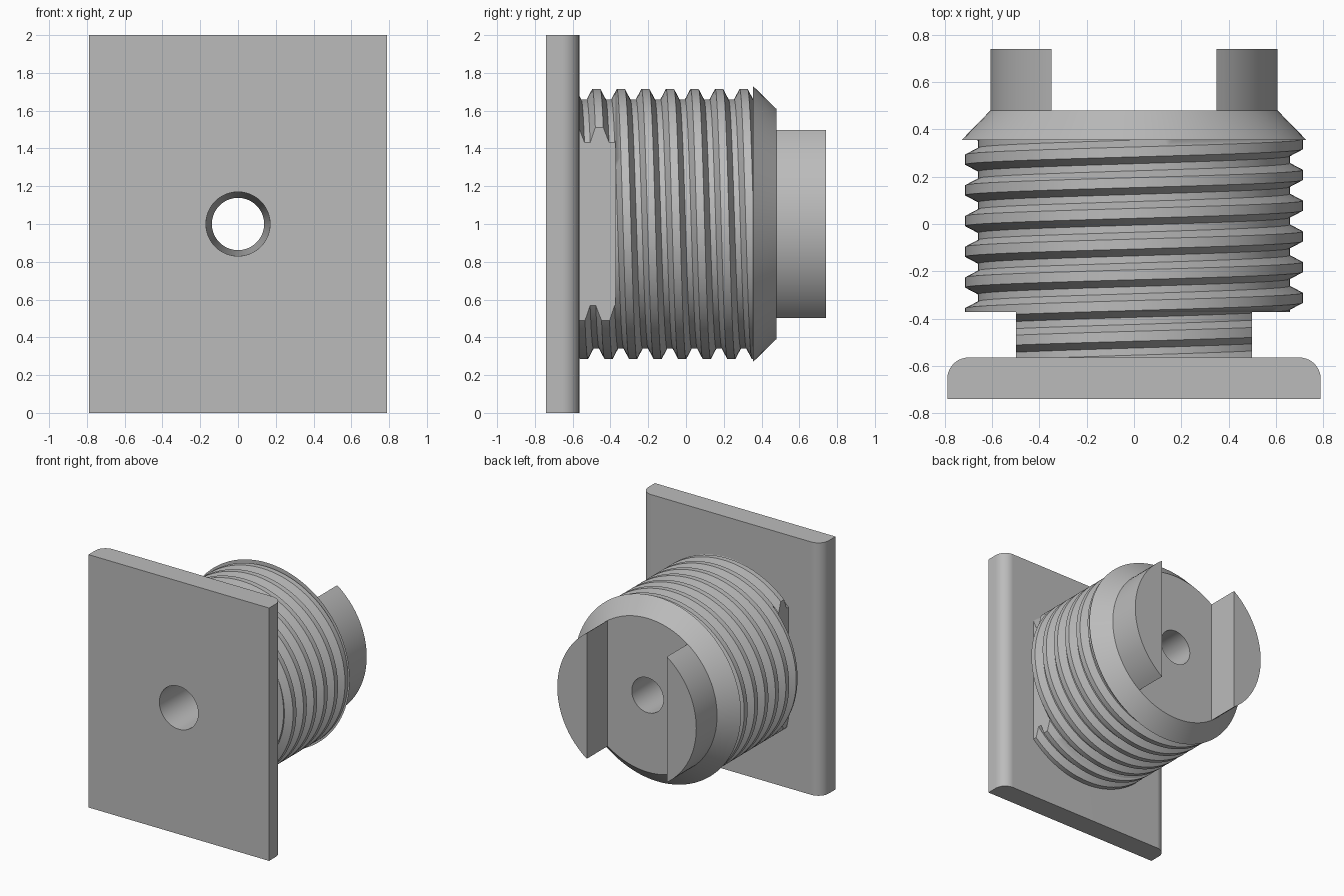
import bpy, bmesh, math
from mathutils import Matrix, Vector

cube = bpy.data.objects.get("Cube")
if cube:
    bpy.data.objects.remove(cube, do_unlink=True)

GREY = (0.5, 0.5, 0.5, 1)
mat = bpy.data.materials.new("plain grey")
mat.use_nodes = True
mat.diffuse_color = GREY
mat.node_tree.nodes["Principled BSDF"].inputs["Base Color"].default_value = GREY

AXIS_Z = 1.0          # height of the screw axis
PITCH = 0.13
ROOT, CREST = 0.66, 0.715
SEGS = 96


def make_object(name, bm):
    bmesh.ops.recalc_face_normals(bm, faces=bm.faces)
    mesh = bpy.data.meshes.new(name)
    bm.to_mesh(mesh)
    bm.free()
    obj = bpy.data.objects.new(name, mesh)
    bpy.context.collection.objects.link(obj)
    mesh.materials.append(mat)
    return obj


def cone(name, y0, y1, r0, r1):
    """Round solid along the screw axis."""
    bm = bmesh.new()
    place = Matrix.Translation((0, (y0 + y1) / 2, AXIS_Z)) @ Matrix.Rotation(-math.pi / 2, 4, "X")
    bmesh.ops.create_cone(bm, cap_ends=True, segments=SEGS, radius1=r0, radius2=r1,
                          depth=y1 - y0, matrix=place)
    return make_object(name, bm)


def prism(name, outline, axis, start, length):
    """Extrude an outline of 3D points along an axis."""
    bm = bmesh.new()
    face = bm.faces.new([bm.verts.new(Vector(p) + axis * start) for p in outline])
    new = bmesh.ops.extrude_face_region(bm, geom=[face])["geom"]
    bmesh.ops.translate(bm, vec=axis * length,
                        verts=[v for v in new if isinstance(v, bmesh.types.BMVert)])
    return make_object(name, bm)


def cut(bm, point, normal):
    """Slice off the outer side of a plane and close the opening."""
    bmesh.ops.bisect_plane(bm, geom=bm.verts[:] + bm.edges[:] + bm.faces[:], dist=1e-6,
                           plane_co=point, plane_no=normal, clear_outer=True)


def close(bm):
    bmesh.ops.holes_fill(bm, edges=[e for e in bm.edges if e.is_boundary])


def threaded_rod(name, y0, y1, half_width=None):
    """Single-start helical thread, trimmed to length and optionally flattened at the sides."""
    profile = [(-0.05, ROOT), (-0.021, CREST), (0.021, CREST), (0.05, ROOT)]
    rows = [(k * PITCH + dy, r) for k in range(-4, 9) for dy, r in profile]
    bm = bmesh.new()
    cols = []
    for i in range(SEGS):
        t = i / SEGS
        a = t * math.tau
        cols.append([bm.verts.new((r * math.sin(a), -0.345 + y + PITCH * t,
                                   AXIS_Z + r * math.cos(a))) for y, r in rows])
    for i in range(SEGS):
        here = cols[i]
        # the last column joins the first one a full turn further along
        there = cols[i + 1] if i + 1 < SEGS else cols[0][len(profile):]
        for j in range(min(len(here), len(there)) - 1):
            bm.faces.new((here[j], here[j + 1], there[j + 1], there[j]))
    cut(bm, (0, y0, 0), (0, -1, 0))
    cut(bm, (0, y1, 0), (0, 1, 0))
    close(bm)
    if half_width:
        for s in (-1, 1):
            cut(bm, (s * half_width, 0, 0), (s, 0, 0))
            close(bm)
    return make_object(name, bm)


# base plate with rounded back edges
W, FRONT, BACK, R = 0.79, -0.74, -0.565, 0.09
outline = [(-W, FRONT, 0), (W, FRONT, 0)]
for side, start in ((1, 0), (-1, math.pi / 2)):
    for k in range(11):
        a = start + k / 10 * math.pi / 2
        outline.append((side * (W - R) + R * math.cos(a), BACK - R + R * math.sin(a), 0))
plate = prism("base_plate", outline, Vector((0, 0, 1)), 0, 2)

# threaded shaft, flat-sided neck and tapered collar
shaft = threaded_rod("threaded_shaft", -0.373, 0.36)
neck = threaded_rod("flat_sided_neck", -0.60, -0.373, 0.5)
collar = cone("tapered_collar", 0.355, 0.48, 0.73, 0.608)

# pair of drive lugs, each a circular segment
LUG_R, LUG_X = 0.608, 0.35
half = math.acos(LUG_X / LUG_R)
lugs = []
for name, side in (("left_lug", 1), ("right_lug", -1)):
    arc = [-half + 2 * half * k / 32 for k in range(33)]
    points = [(side * LUG_R * math.cos(a), 0, AXIS_Z + LUG_R * math.sin(a)) for a in arc]
    lugs.append(prism(name, points, Vector((0, 1, 0)), 0.478, 0.262))

# tapered bore through every part on the axis
bored = [plate, shaft, neck, collar]
bore = cone("bore_cutter", -0.745, 0.49, 0.17, 0.138)
bore.hide_render = True
for obj in bored:
    mod = obj.modifiers.new("bore", "BOOLEAN")
    mod.operation, mod.solver, mod.object = "DIFFERENCE", "EXACT", bore
depsgraph = bpy.context.evaluated_depsgraph_get()
meshes = [bpy.data.meshes.new_from_object(o.evaluated_get(depsgraph)) for o in bored]
for obj, mesh in zip(bored, meshes):
    obj.modifiers.clear()
    obj.data = mesh
bpy.data.objects.remove(bore, do_unlink=True)

# smooth round surfaces, keep edges crisp
for obj in bored + lugs:
    bpy.ops.object.select_all(action="DESELECT")
    obj.select_set(True)
    bpy.context.view_layer.objects.active = obj
    bpy.ops.object.shade_smooth_by_angle(angle=math.radians(30))
    weighted = obj.modifiers.new("weighted normals", "WEIGHTED_NORMAL")
    weighted.keep_sharp = True
